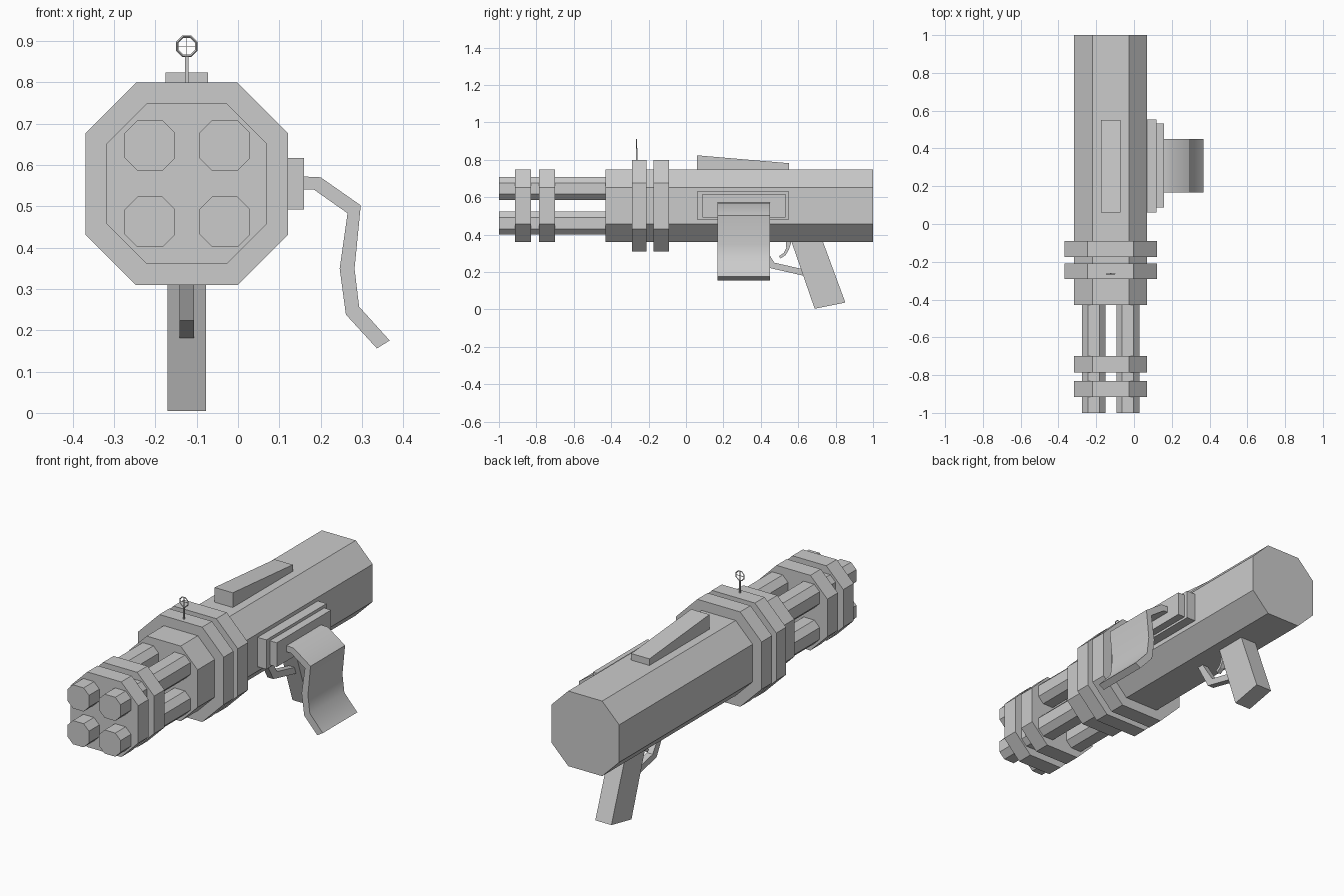
import bpy, bmesh, math
from mathutils import Vector

if "Cube" in bpy.data.objects:
    bpy.data.objects.remove(bpy.data.objects["Cube"])

CX, CZ = -0.124, 0.554      # long axis of the gun


def prism(name, pts, start, end):
    """Extrude a closed 3D outline from offset start to offset end."""
    bm = bmesh.new()
    a = [bm.verts.new(Vector(p) + Vector(start)) for p in pts]
    b = [bm.verts.new(Vector(p) + Vector(end)) for p in pts]
    bm.faces.new(a)
    bm.faces.new(b[::-1])
    n = len(pts)
    for i in range(n):
        j = (i + 1) % n
        bm.faces.new((a[i], b[i], b[j], a[j]))
    bmesh.ops.recalc_face_normals(bm, faces=bm.faces)
    me = bpy.data.meshes.new(name)
    bm.to_mesh(me)
    bm.free()
    ob = bpy.data.objects.new(name, me)
    bpy.context.collection.objects.link(ob)
    return ob


def octagon(name, x, z, r, y0, y1):
    """Square section with corners cut at a quarter of the width."""
    h = r / 2
    pts = [(-h, r), (h, r), (r, h), (r, -h), (h, -r), (-h, -r), (-r, -h), (-r, h)]
    return prism(name, [(x + u, 0, z + v) for u, v in pts], (0, y0, 0), (0, y1, 0))


def side_profile(name, yz, x0, x1):
    return prism(name, [(0, y, z) for y, z in yz], (x0, 0, 0), (x1, 0, 0))


def box(name, x0, x1, y0, y1, z0, z1):
    return side_profile(name, [(y0, z0), (y1, z0), (y1, z1), (y0, z1)], x0, x1)


# Body and rings
octagon("body", CX, CZ, 0.194, -0.43, 1.0)
for i, (y0, y1) in enumerate([(-0.29, -0.21), (-0.175, -0.09)]):
    octagon(f"body_ring_{i}", CX, CZ, 0.245, y0, y1)
for i, (y0, y1) in enumerate([(-0.915, -0.83), (-0.785, -0.70)]):
    octagon(f"barrel_clamp_{i}", CX, CZ, 0.194, y0, y1)

# Four barrels
for i, x in enumerate((-0.213, -0.032)):
    for j, z in enumerate((0.462, 0.647)):
        octagon(f"barrel_{i}{j}", x, z, 0.061, -1.0, -0.42)

# Rear sight wedge on top
side_profile("top_wedge", [(0.06, 0.745), (0.06, 0.824), (0.55, 0.782), (0.55, 0.745)],
             CX - 0.052, CX + 0.052)

# Front sight: post, ring and cross hairs
SY, SZ = -0.264, 0.887
box("sight_post", CX - 0.004, CX + 0.004, SY - 0.004, SY + 0.004, 0.79, 0.862)
bpy.ops.mesh.primitive_torus_add(major_segments=8, minor_segments=4,
                                 major_radius=0.025, minor_radius=0.003,
                                 location=(CX, SY, SZ),
                                 rotation=(math.pi / 2, math.pi / 8, 0))
bpy.context.object.name = "sight_ring"
box("sight_hair_h", CX - 0.024, CX + 0.024, SY - 0.001, SY + 0.001, SZ - 0.001, SZ + 0.001)
box("sight_hair_v", CX - 0.001, CX + 0.001, SY - 0.001, SY + 0.001, SZ - 0.025, SZ + 0.024)

# Ammo feed on the side
box("feed_plate", 0.06, 0.12, 0.06, 0.552, 0.48, 0.632)
box("feed_block", 0.11, 0.16, 0.088, 0.532, 0.492, 0.617)

# Hanging ammo belt, smooth along its length
belt_xz = [(0.155, 0.572), (0.20, 0.57), (0.297, 0.502), (0.282, 0.349), (0.293, 0.257),
           (0.367, 0.175), (0.336, 0.156), (0.261, 0.238), (0.246, 0.349), (0.265, 0.483),
           (0.184, 0.54), (0.155, 0.54)]
belt = prism("ammo_belt", [(x, 0, z) for x, z in belt_xz], (0, 0.168, 0), (0, 0.45, 0))
bpy.ops.object.select_all(action='DESELECT')
belt.select_set(True)
bpy.context.view_layer.objects.active = belt
bpy.ops.object.shade_smooth_by_angle(angle=math.radians(60))

# Grip, trigger guard and trigger
side_profile("grip", [(0.562, 0.368), (0.73, 0.368), (0.852, 0.037), (0.688, 0.004)],
             CX - 0.046, CX + 0.046)
side_profile("trigger_guard", [(0.36, 0.37), (0.395, 0.37), (0.473, 0.25), (0.64, 0.212),
                               (0.64, 0.178), (0.442, 0.223)], CX - 0.017, CX + 0.017)
side_profile("trigger", [(0.535, 0.37), (0.566, 0.37), (0.55, 0.32), (0.532, 0.29),
                         (0.505, 0.272), (0.498, 0.285), (0.522, 0.302), (0.536, 0.33)],
             CX - 0.012, CX + 0.012)
